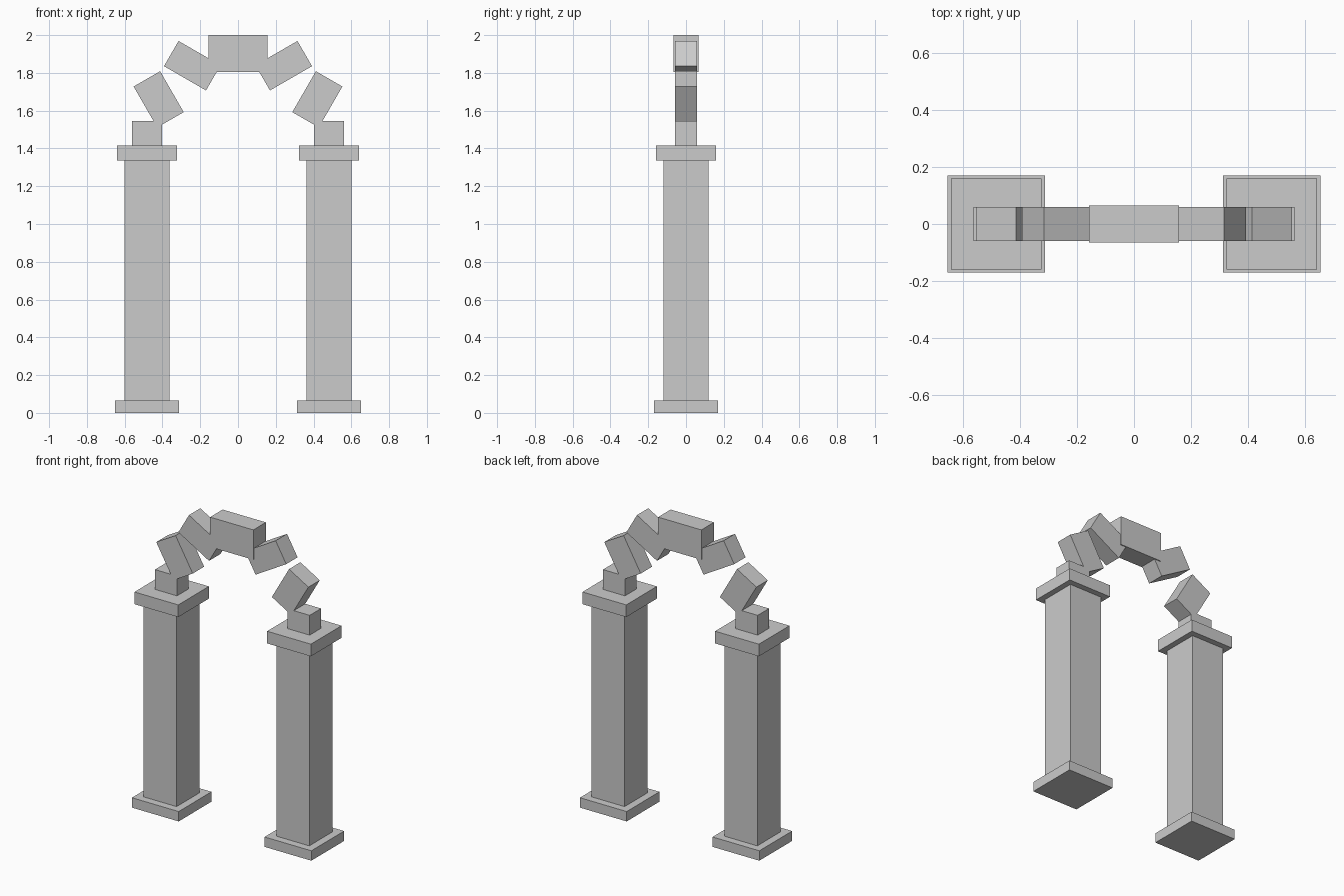
import bpy
from math import radians

if "Cube" in bpy.data.objects:
    bpy.data.objects.remove(bpy.data.objects["Cube"])


def block(name, size, loc, tilt=0):
    """Flat-faced stone block, tilted in the plane of the arch."""
    bpy.ops.mesh.primitive_cube_add(size=1, location=loc, rotation=(0, radians(tilt), 0))
    ob = bpy.context.object
    ob.name = name
    ob.scale = size
    bpy.ops.object.transform_apply(location=False, rotation=False, scale=True)
    return ob


def upright(name, x, width, depth, z0, z1):
    return block(name, (width, depth, z1 - z0), (x, 0, (z0 + z1) / 2))


for side, s in (("left", -1), ("right", 1)):
    x = 0.482 * s
    # Pillar
    upright(side + "_pillar_base", x, 0.34, 0.34, 0.0, 0.065)
    upright(side + "_pillar_shaft", x, 0.24, 0.24, 0.065, 1.335)
    upright(side + "_pillar_capital", x, 0.318, 0.318, 1.335, 1.415)
    # Arch stones, leaning outwards
    upright(side + "_springer", x, 0.16, 0.118, 1.415, 1.545)
    block(side + "_lower_arch_stone", (0.162, 0.118, 0.25), (0.42 * s, 0, 1.66), 30 * s)
    block(side + "_upper_arch_stone", (0.154, 0.118, 0.257), (0.242 * s, 0, 1.838), 60 * s)

# Keystone
upright("keystone", 0, 0.314, 0.13, 1.804, 2.0)
